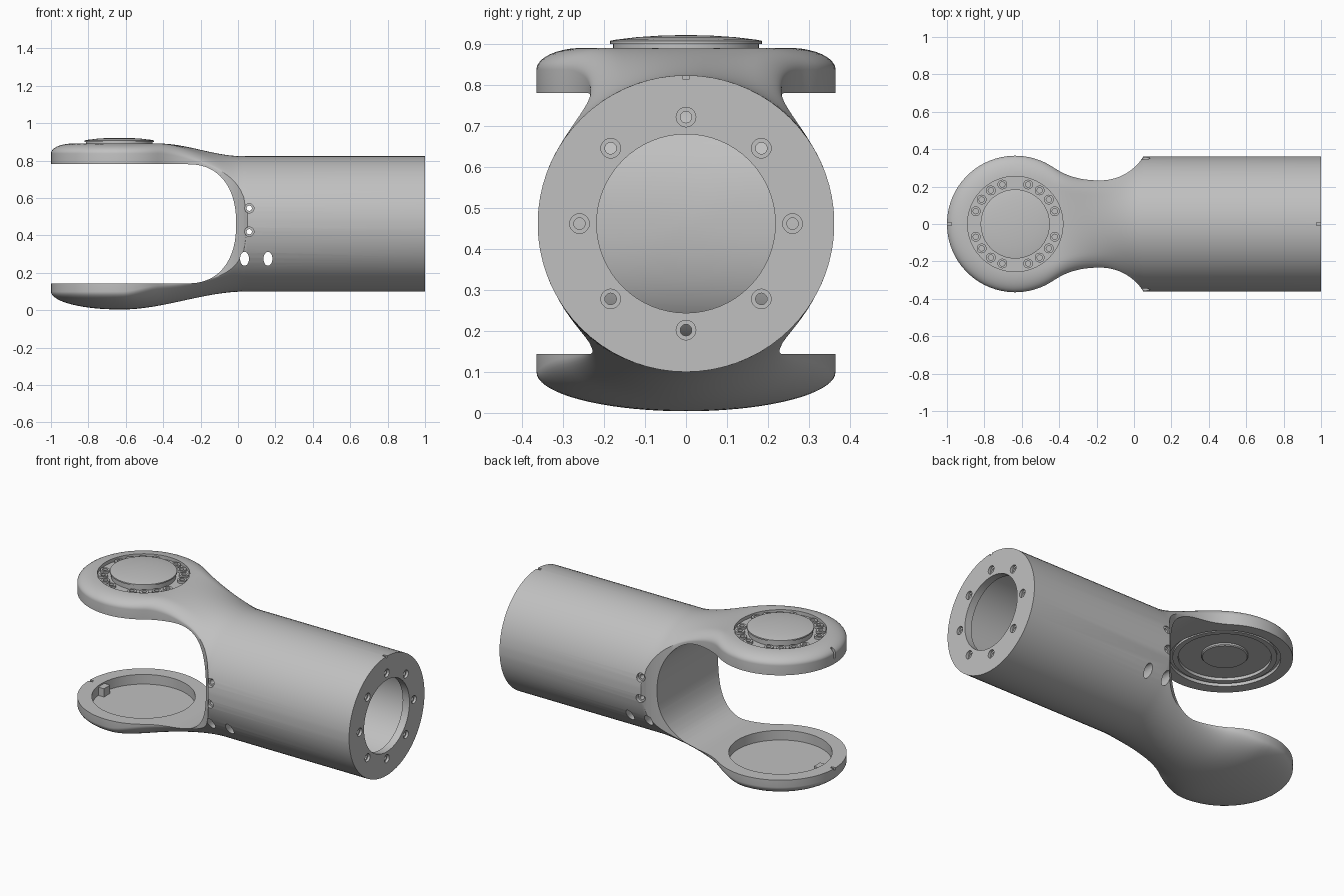
import bpy, bmesh, math
from mathutils import Matrix, Vector

if "Cube" in bpy.data.objects:
    bpy.data.objects.remove(bpy.data.objects["Cube"])

CX, CZ, R, PR = -0.635, 0.462, 0.362, 0.365   # hub x, tube axis z, tube radius, plate radius

metal = bpy.data.materials.new("light_grey_metal")
metal.diffuse_color = (0.53, 0.53, 0.53, 1)
metal.use_nodes = True
metal.node_tree.nodes["Principled BSDF"].inputs["Base Color"].default_value = metal.diffuse_color


def loft(bm, rings):
    """Skin a list of equal-length rings and cap both ends."""
    vs = [[bm.verts.new(p) for p in ring] for ring in rings]
    n = len(vs[0])
    for a, b in zip(vs, vs[1:]):
        for i in range(n):
            j = (i + 1) % n
            bm.faces.new((a[i], a[j], b[j], b[i]))
    bm.faces.new(vs[0][::-1])
    bm.faces.new(vs[-1])


def lathe(bm, profile, mat, seg=48, squash=1.0):
    """Turn (radius, height) pairs around local z."""
    loft(bm, [[mat @ Vector((r * math.cos(a), r * squash * math.sin(a), h))
               for a in (2 * math.pi * i / seg for i in range(seg))] for r, h in profile])


def finish(bm, name):
    bmesh.ops.recalc_face_normals(bm, faces=bm.faces)
    me = bpy.data.meshes.new(name)
    bm.to_mesh(me)
    bm.free()
    ob = bpy.data.objects.new(name, me)
    bpy.context.collection.objects.link(ob)
    me.materials.append(metal)
    return ob


def activate(ob):
    bpy.ops.object.select_all(action='DESELECT')
    bpy.context.view_layer.objects.active = ob
    ob.select_set(True)


def smooth(ob):
    activate(ob)
    bpy.ops.object.shade_smooth_by_angle(angle=math.radians(28))


def cut(ob, bm):
    cutter = finish(bm, "cutter")
    cutter.hide_render = True
    m = ob.modifiers.new("cut", 'BOOLEAN')
    m.operation, m.solver, m.object = 'DIFFERENCE', 'EXACT', cutter
    activate(ob)
    bpy.ops.object.modifier_apply(modifier=m.name)
    bpy.data.objects.remove(cutter)


def step(a, b, x):
    t = min(1, max(0, (x - a) / (b - a)))
    return t * t * (3 - 2 * t)


def half_width(x):
    """Plan outline: round plate, waisted neck, straight tube."""
    if x <= -0.43:
        return math.sqrt(max(0, PR ** 2 - (x - CX) ** 2))
    if x <= -0.18:
        t, d = (x + 0.43) / 0.25, 0.25
        return ((2*t**3 - 3*t*t + 1) * 0.302 + (t**3 - 2*t*t + t) * d * -0.68
                + (3*t*t - 2*t**3) * 0.233)
    if x < 0.05:
        return min(0.3615, 0.505 - math.sqrt(0.272 ** 2 - (x + 0.18) ** 2))
    return 0.3615


def heights(x, y, w):
    """Top and bottom surface, blending plate into tube."""
    r = math.hypot(x - CX, y) if x < CX else abs(y) / w * PR
    r = min(r, PR)
    u = max(0, (r - 0.25) / (PR - 0.25))
    top = 0.838 + 0.053 * math.sqrt(max(0, 1 - u * u))
    bot = 0.10 - 0.096 * math.sqrt(max(0, 1 - (r / PR) ** 2))
    tube = math.sqrt(max(0, R * R - y * y))
    s, q = step(-0.42, 0.02, x), step(-0.62, 0.04, x)
    return top + (CZ + tube - top) * s, bot + (CZ - tube - bot) * q


def slot_x(dz):
    """Rounded inner end of the fork opening."""
    return -0.27 + 0.26 * max(0, 1 - abs(dz / 0.3185) ** 2.3) ** (1 / 2.3)


# Body: one skin from fork tip to tube end
xs = [CX - PR * math.cos(math.radians(a)) for a in range(3, 90, 5)]
xs += [CX + 0.205 * i / 8 for i in range(9)]
xs += [-0.43 + 0.48 * i / 26 for i in range(1, 27)] + [1.0]
rings, N = [], 36
for x in xs:
    w = half_width(x)
    ys = [w * math.sin(math.pi * (i / N - 0.5)) for i in range(N + 1)]
    rings.append([(x, y, heights(x, y, w)[0]) for y in ys]
                 + [(x, y, heights(x, y, w)[1]) for y in reversed(ys)])
bm = bmesh.new()
loft(bm, rings)
body = finish(bm, "fork_and_tube_body")

# Fork opening
prof = [(-1.2, CZ - 0.3185)]
for i in range(41):
    dz = 0.3185 * math.sin(math.pi * (i / 40 - 0.5))
    prof.append((slot_x(dz), CZ + dz))
prof.append((-1.2, CZ + 0.3185))
bm = bmesh.new()
loft(bm, [[(x, y, z) for x, z in prof] for y in (-0.6, 0.6)])
cut(body, bm)

# Hollow tube, its inner wall following the fork opening
bm = bmesh.new()
seg = 64
angs = [2 * math.pi * i / seg for i in range(seg)]
rings = [[(slot_x(r * math.sin(a)) + 0.05, r * math.cos(a), CZ + r * math.sin(a)) for a in angs]
         for r in (0.02, 0.08, 0.14, 0.19, 0.23, 0.26, 0.28, 0.295)]
rings.append([(0.955, 0.295 * math.cos(a), CZ + 0.295 * math.sin(a)) for a in angs])
loft(bm, rings)
cut(body, bm)

# End bore, flange bolt holes and locating notch
along_x = Matrix.Translation((0, 0, CZ)) @ Matrix.Rotation(math.pi / 2, 4, 'Y')
bm = bmesh.new()
lathe(bm, [(0.218, 0.9), (0.218, 1.1)], along_x, 64)
for i in range(8):
    a = i * math.pi / 4
    m = Matrix.Translation((0, 0.26 * math.cos(a), 0.26 * math.sin(a))) @ along_x
    lathe(bm, [(0.014, 0.9), (0.014, 0.985), (0.024, 0.985), (0.024, 1.05)], m, 20)
loft(bm, [[(x, y, z) for y, z in ((-.008, .815), (.008, .815), (.008, .85), (-.008, .85))]
          for x in (0.975, 1.05)])
cut(body, bm)

# Side holes, both sides
bm = bmesh.new()
for side in (1, -1):
    rot = Matrix.Rotation(-side * math.pi / 2, 4, 'X')
    for z in (0.42, 0.545):
        lathe(bm, [(0.014, 0.2), (0.014, 0.335), (0.025, 0.335), (0.025, 0.45)],
              Matrix.Translation((0.06, 0, z)) @ rot, 24)
    for x in (0.035, 0.16):
        lathe(bm, [(0.024, 0.12), (0.024, 0.45)],
              Matrix.Translation((x, 0, 0.275)) @ rot, 24, 1.55)
cut(body, bm)

# Bearing seats in the two plates
hub = Matrix.Translation((CX, 0, 0))
bm = bmesh.new()
lathe(bm, [(0.255, 0.87), (0.255, 1.0)], hub, 64)
lathe(bm, [(0.30, 0.70), (0.30, 0.80), (0.25, 0.80), (0.25, 0.835)], hub, 64)
lathe(bm, [(0.285, 0.085), (0.285, 0.25)], hub, 64)
cut(body, bm)
# Small index notches at the plate tips
bm = bmesh.new()
for z0, z1 in ((0.81, 0.95), (0.13, 0.2)):
    loft(bm, [[(x, y, z) for x, y in ((-1.05, -.008), (-.975, -.008), (-.975, .008), (-1.05, .008))]
              for z in (z0, z1)])
cut(body, bm)
smooth(body)

# Bearing cap on the upper plate
bm = bmesh.new()
lathe(bm, [(0.178, 0.865), (0.178, 0.90), (0.185, 0.90), (0.185, 0.908), (0.17, 0.911),
           (0.12, 0.917), (0.06, 0.921), (0.01, 0.922)], hub, 64)
smooth(finish(bm, "bearing_cap"))

# Boss and raised ring under the upper plate
bm = bmesh.new()
lathe(bm, [(0.125, 0.84), (0.125, 0.795), (0.12, 0.79)], hub, 48)
smooth(finish(bm, "bearing_boss"))
bm = bmesh.new()
lathe(bm, [(0.28, 0.805), (0.28, 0.787), (0.25, 0.787), (0.25, 0.805)], hub, 64)
smooth(finish(bm, "bearing_ring"))

# Hollow-headed bolts, above and below the upper plate
bm = bmesh.new()
for quarter in range(4):
    for deg in (18, 36, 54, 72):
        a = math.radians(90 * quarter + deg)
        m = Matrix.Translation((CX + 0.222 * math.cos(a), 0.222 * math.sin(a), 0))
        lathe(bm, [(0.026, 0.865), (0.026, 0.884), (0.014, 0.884), (0.014, 0.872)], m, 20)
        lathe(bm, [(0.012, 0.84), (0.012, 0.825)], m, 12)
smooth(finish(bm, "bearing_bolts"))

# Key block in the lower seat
bm = bmesh.new()
loft(bm, [[(x, y, z) for x, y in ((-.925, -.03), (-.88, -.03), (-.88, .03), (-.925, .03))]
          for z in (0.08, 0.135)])
finish(bm, "seat_key")
